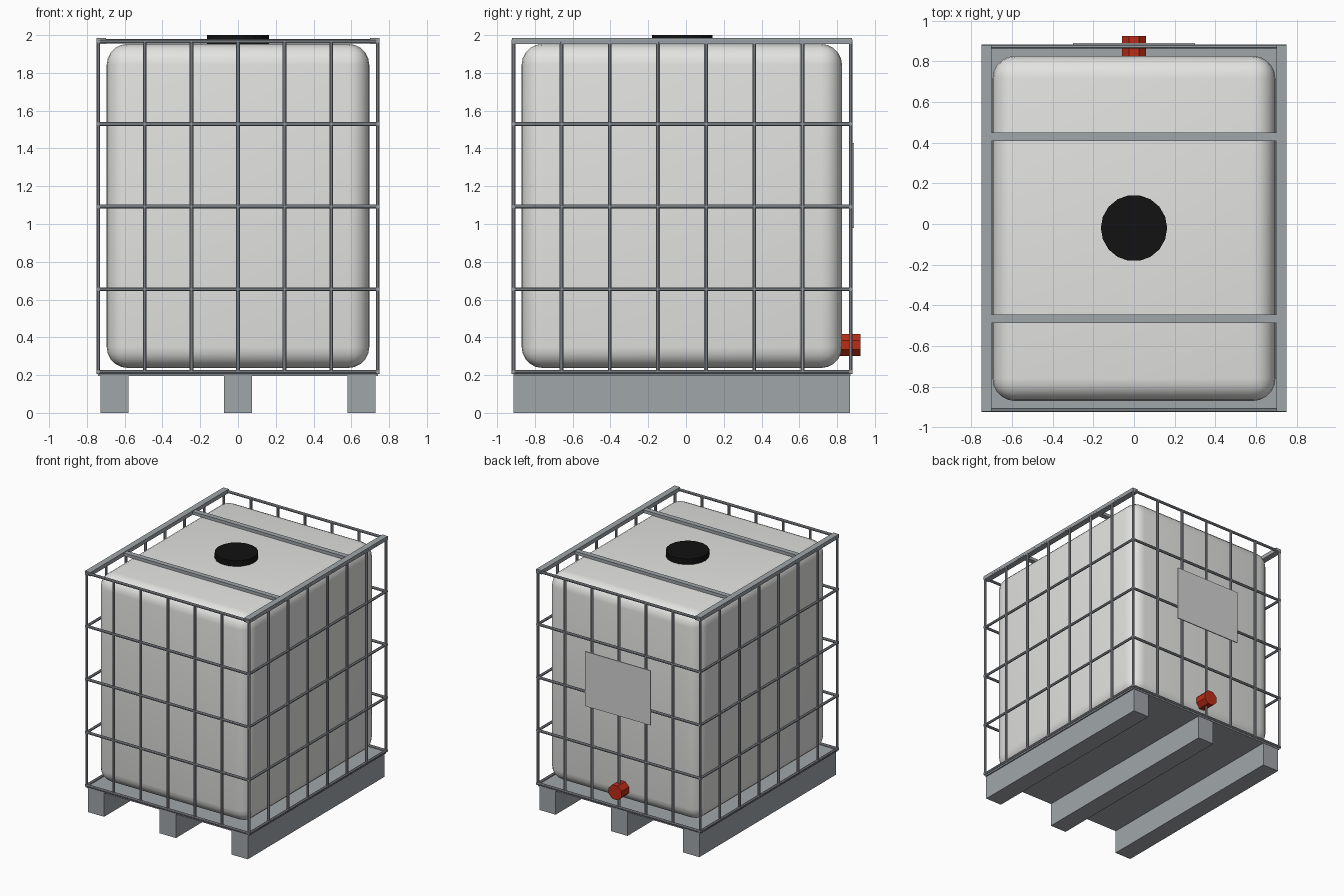
import bpy, bmesh
from math import pi
from mathutils import Matrix, Vector

cube = bpy.data.objects.get("Cube")
if cube:
    bpy.data.objects.remove(cube, do_unlink=True)


def material(name, color):
    m = bpy.data.materials.new(name)
    m.use_nodes = True
    m.diffuse_color = (*color, 1)
    m.node_tree.nodes["Principled BSDF"].inputs["Base Color"].default_value = (*color, 1)
    return m


WHITE = material("white plastic", (0.77, 0.77, 0.76))
GREY = material("galvanised steel", (0.35, 0.38, 0.40))
ROD = material("cage steel", (0.31, 0.33, 0.36))
PLATE = material("plate grey", (0.65, 0.65, 0.65))
BLACK = material("black plastic", (0.006, 0.006, 0.006))
RED = material("red plastic", (0.50, 0.025, 0.008))


def finish(name, bm, mat):
    me = bpy.data.meshes.new(name)
    bm.to_mesh(me)
    bm.free()
    me.materials.append(mat)
    ob = bpy.data.objects.new(name, me)
    bpy.context.collection.objects.link(ob)
    return ob


def box(name, lo, hi, mat, bevel=0):
    """Box between two corners, optionally rounded."""
    lo, hi = Vector(lo), Vector(hi)
    bm = bmesh.new()
    bmesh.ops.create_cube(bm, size=1, matrix=Matrix.Translation((lo + hi) / 2)
                          @ Matrix.Diagonal((*(hi - lo), 1)))
    if bevel:
        bmesh.ops.bevel(bm, geom=bm.edges[:], offset=bevel, segments=5,
                        profile=0.5, affect='EDGES')
        for f in bm.faces:
            f.smooth = True
    return finish(name, bm, mat)


def add_rod(bm, a, b, radius=0.011, sides=8):
    """Add a capped prism from a to b."""
    a, b = Vector(a), Vector(b)
    d = b - a
    rot = d.to_track_quat('Z', 'Y').to_matrix().to_4x4()
    bmesh.ops.create_cone(bm, cap_ends=True, segments=sides, radius1=radius,
                          radius2=radius, depth=d.length,
                          matrix=Matrix.Translation((a + b) / 2) @ rot
                          @ Matrix.Rotation(pi / sides, 4, 'Z'))


def cylinder(name, a, b, radius, sides, mat):
    bm = bmesh.new()
    add_rod(bm, a, b, radius, sides)
    return finish(name, bm, mat)


def spread(lo, hi, count):
    return [lo + (hi - lo) * i / (count - 1) for i in range(count)]


# Cage extents
X, FRONT, BACK = 0.74, -0.914, 0.872
LOW, HIGH = 0.217, 1.967

# Pallet
box("pallet_deck", (-X, FRONT, 0.195), (X, BACK, 0.212), GREY)
for name, x in (("right", -0.655), ("middle", 0), ("left", 0.655)):
    box(name + "_runner", (x - 0.074, FRONT, 0), (x + 0.074, 0.868, 0.197), GREY)

# Tank and lid
box("tank", (-0.695, -0.87, 0.238), (0.695, 0.826, 1.953), WHITE, bevel=0.11)
cylinder("lid", (0, -0.02, 1.94), (0, -0.02, 2), 0.163, 18, BLACK)

# Cage uprights
bm = bmesh.new()
for y in (FRONT, BACK):
    for x in spread(-X, X, 7):
        add_rod(bm, (x, y, LOW), (x, y, HIGH))
for x in (-X, X):
    for y in spread(FRONT, BACK, 8)[1:-1]:
        add_rod(bm, (x, y, LOW), (x, y, HIGH))
finish("cage_uprights", bm, ROD)

# Cage hoops
bm = bmesh.new()
for z in spread(LOW, HIGH, 5):
    for y in (FRONT, BACK):
        add_rod(bm, (-X - 0.01, y, z), (X + 0.01, y, z))
    for x in (-X, X):
        add_rod(bm, (x, FRONT - 0.01, z), (x, BACK + 0.01, z))
finish("cage_hoops", bm, ROD)

# Top rails and cross bars
for name, x in (("right", -0.725), ("left", 0.725)):
    box(name + "_top_rail", (x - 0.025, FRONT - 0.008, 1.953),
        (x + 0.025, BACK + 0.008, 1.985), GREY)
for name, y in (("front", -0.465), ("back", 0.428)):
    box(name + "_cross_bar", (-0.705, y - 0.021, 1.955), (0.705, y + 0.021, 1.98), GREY)

# Outlet valve and label plate at the back
cylinder("outlet_valve", (0, 0.815, 0.36), (0, 0.925, 0.36), 0.063, 8, RED)
box("label_plate", (-0.3, 0.882, 0.98), (0.3, 0.89, 1.43), PLATE)
